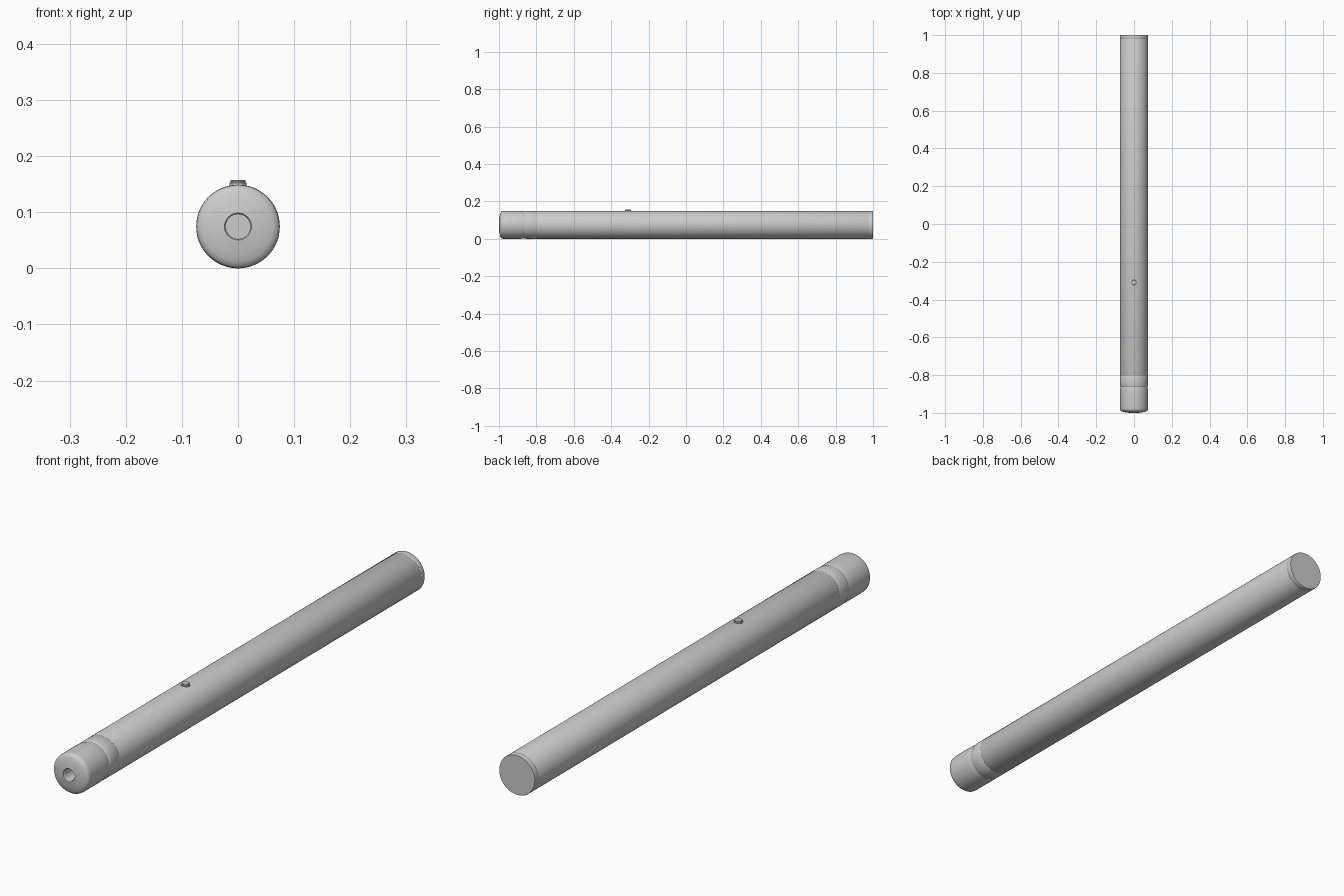
import bpy, bmesh, math
from mathutils import Matrix

if "Cube" in bpy.data.objects:
    bpy.data.objects.remove(bpy.data.objects["Cube"])

R = 0.0745   # tube radius
ZC = 0.0745  # height of the tube axis


def lathe(name, profile, matrix, steps=96):
    """Spin (radius, height) points about local z, then place with matrix."""
    bm = bmesh.new()
    verts = [bm.verts.new((r, 0, h)) for r, h in profile]
    edges = [bm.edges.new(p) for p in zip(verts, verts[1:])]
    bmesh.ops.spin(bm, geom=verts + edges, cent=(0, 0, 0), axis=(0, 0, 1),
                   angle=math.tau, steps=steps, use_duplicate=False)
    bmesh.ops.remove_doubles(bm, verts=bm.verts, dist=1e-5)
    bmesh.ops.dissolve_degenerate(bm, edges=bm.edges, dist=1e-6)
    bmesh.ops.transform(bm, matrix=matrix, verts=bm.verts)
    bmesh.ops.recalc_face_normals(bm, faces=bm.faces)
    mesh = bpy.data.meshes.new(name)
    bm.to_mesh(mesh)
    bm.free()
    ob = bpy.data.objects.new(name, mesh)
    bpy.context.collection.objects.link(ob)
    bpy.context.view_layer.objects.active = ob
    for o in bpy.context.selected_objects:
        o.select_set(False)
    ob.select_set(True)
    bpy.ops.object.shade_smooth_by_angle(angle=math.radians(30))
    return ob


# local z becomes world y
along_y = Matrix.Translation((0, 0, ZC)) @ Matrix.Rotation(-math.pi / 2, 4, 'X')

# Mouthpiece with gently domed face and blind air hole
lathe("mouthpiece", [(0, -0.90), (0.022, -0.90), (0.022, -0.997), (0.024, -1.0),
                     (0.045, -0.997), (0.062, -0.993), (0.070, -0.989),
                     (0.0735, -0.984), (R, -0.976), (R, -0.885),
                     (0.0738, -0.875), (0.072, -0.867), (0.0715, -0.862),
                     (0, -0.862)], along_y)

# Collar between mouthpiece and tube
lathe("collar", [(0, -0.863), (0.0715, -0.863), (0.0735, -0.859), (R, -0.855),
                 (R, -0.808), (0.0732, -0.805), (0, -0.805)], along_y)

# Long main tube
lathe("main_tube", [(0, -0.806), (0.0732, -0.806), (R, -0.803), (R, 0.978),
                    (0.0735, 0.980), (0, 0.980)], along_y)

# End cap
lathe("end_cap", [(0, 0.979), (0.0735, 0.979), (R, 0.982), (R, 0.998),
                  (0.0735, 1.0), (0, 1.0)], along_y)

# Small round button on top
lathe("button", [(0, 0.13), (0.015, 0.13), (0.015, 0.1525), (0.0135, 0.1535),
                 (0.0135, 0.1555), (0.012, 0.157), (0, 0.1575)],
      Matrix.Translation((0, -0.31, 0)), steps=48)
